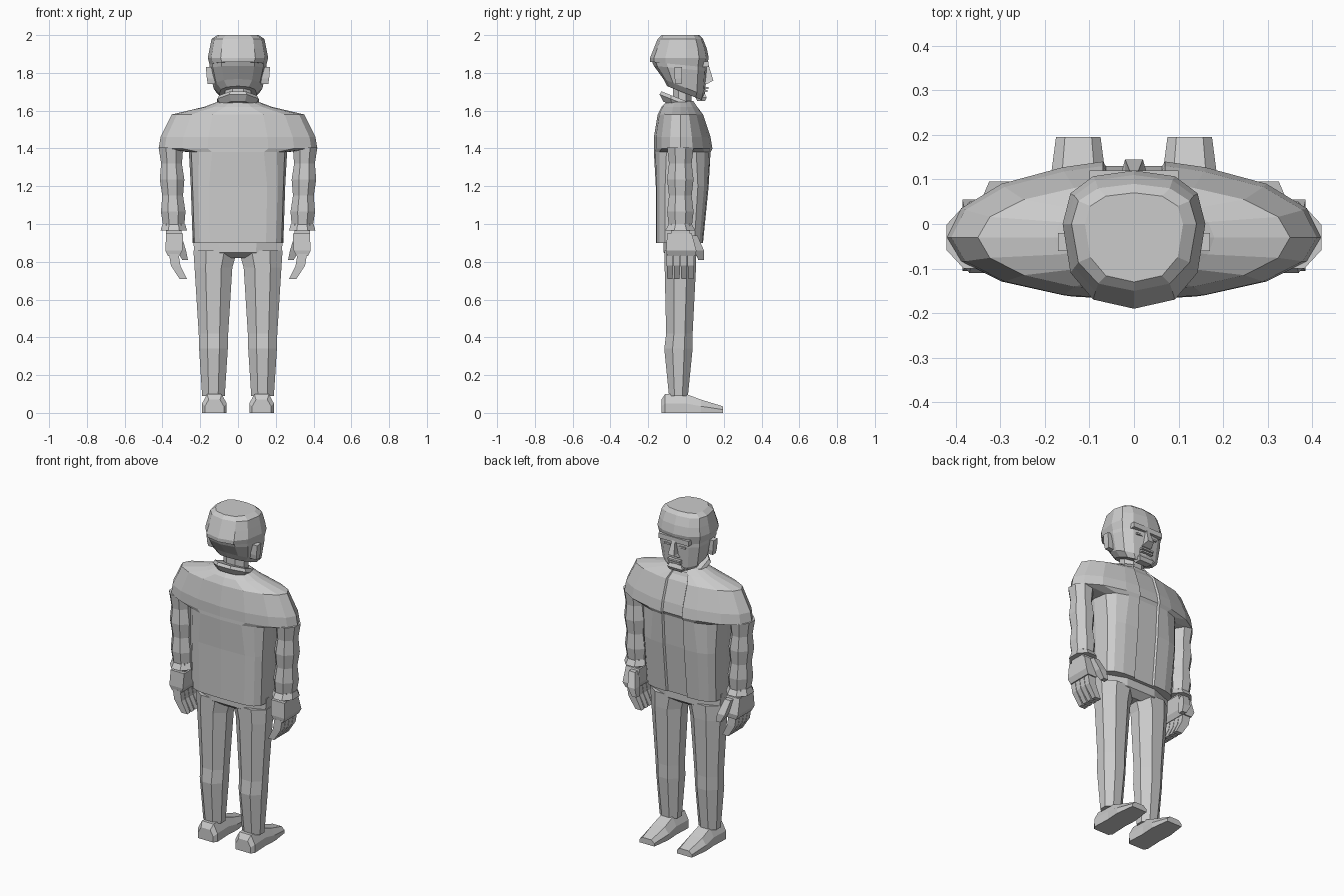
import bpy
import bmesh
from math import cos, sin, pi, tau, copysign

startup_cube = bpy.data.objects.get("Cube")
if startup_cube:
    bpy.data.objects.remove(startup_cube, do_unlink=True)

GREY = (.6, .6, .6, 1)
grey = bpy.data.materials.new("plain_grey")
grey.diffuse_color = GREY
grey.use_nodes = True
grey.node_tree.nodes["Principled BSDF"].inputs["Base Color"].default_value = GREY


def loft(name, rings, side=1):
    """Skin closed rings of points into one capped, flat-shaded solid."""
    bm = bmesh.new()
    loops = [[bm.verts.new((x * side, y, z)) for x, y, z in ring] for ring in rings]
    for low, high in zip(loops, loops[1:]):
        for i in range(len(low)):
            bm.faces.new((low[i - 1], low[i], high[i], high[i - 1]))
    bm.faces.new(loops[0])
    bm.faces.new(loops[-1])
    bmesh.ops.recalc_face_normals(bm, faces=bm.faces)
    mesh = bpy.data.meshes.new(name)
    bm.to_mesh(mesh)
    bm.free()
    mesh.materials.append(grey)
    bpy.context.collection.objects.link(bpy.data.objects.new(name, mesh))


def soften(value, power):
    return copysign(abs(value) ** (2 / power), value)


def outline(z, width, back, front, middle=0, power=2.5, sides=12, tilt=0):
    """Rounded ring whose back and front reach differently from the middle."""
    ring = []
    for i in range(sides):
        angle = tau * i / sides
        reach = front - middle if sin(angle) > 0 else middle - back
        x = width * soften(cos(angle), power)
        y = middle + reach * soften(sin(angle), power)
        ring.append((x, y, z - tilt * y))
    return ring


def octagon(z, x, y, width, depth, tilt=0):
    """Eight-sided ring around a centre, with flats facing the axes."""
    ring = []
    for i in range(8):
        angle = (i + .5) * tau / 8
        px = x + width * cos(angle) / cos(pi / 8)
        py = y + depth * sin(angle) / cos(pi / 8)
        ring.append((px, py, z - tilt * py))
    return ring


def quad(z, x, y, width, depth):
    return [(x + width * a, y + depth * b, z)
            for a, b in ((-1, -1), (1, -1), (1, 1), (-1, 1))]


def block(name, bottom, top, side=1, **shape):
    loft(name, [quad(bottom, **shape), quad(top, **shape)], side)


def jacket_ring(z, width, back, front, power=2):
    """Jacket outline with a shallow recessed strip down the front."""
    ring = outline(z, width, back, front, middle=-.03, power=power, sides=16)
    edge = min(.07, width * .3)
    inner, recess = edge * .9, front - .01
    ring[4:5] = [(edge, front, z), (inner, recess, z),
                 (-inner, recess, z), (-edge, front, z)]
    return ring


# Jacket: boxy body below, wide pointed shoulders above
loft("jacket", [
    jacket_ring(z=.9, width=.24, back=-.16, front=.09, power=4),
    jacket_ring(z=1.2, width=.25, back=-.16, front=.12, power=4),
    jacket_ring(z=1.38, width=.26, back=-.17, front=.13, power=3),
    jacket_ring(z=1.4, width=.42, back=-.17, front=.14),
    jacket_ring(z=1.46, width=.41, back=-.17, front=.13),
    jacket_ring(z=1.58, width=.35, back=-.15, front=.09),
    jacket_ring(z=1.62, width=.18, back=-.13, front=.06),
    jacket_ring(z=1.65, width=.1, back=-.1, front=.04),
])

# Neck and tilted collar
loft("neck", [octagon(z, x=0, y=-.02, width=.07, depth=.05) for z in (1.6, 1.8)])
loft("collar", [
    octagon(z=1.6, x=0, y=-.04, width=.09, depth=.08, tilt=.4),
    octagon(z=1.63, x=0, y=-.04, width=.11, depth=.1, tilt=.4),
    octagon(z=1.65, x=0, y=-.04, width=.1, depth=.09, tilt=.4),
])

# Head with a slightly wider hair cap
loft("head", [
    outline(z=1.69, width=.1, back=-.1, front=.09, tilt=.4),
    outline(z=1.72, width=.13, back=-.12, front=.1, tilt=.4),
    outline(z=1.82, width=.15, back=-.17, front=.11, tilt=.1),
    outline(z=1.86, width=.15, back=-.18, front=.11),
])
loft("hair", [
    outline(z=1.84, width=.15, back=-.19, front=.11, tilt=.1),
    outline(z=1.88, width=.16, back=-.19, front=.12),
    outline(z=1.93, width=.15, back=-.17, front=.11),
    outline(z=1.98, width=.14, back=-.15, front=.09),
    outline(z=2, width=.11, back=-.13, front=.07),
])

# Face: brow ridge, nose, lips and chin
block("brow", bottom=1.83, top=1.86, x=0, y=.1, width=.1, depth=.02)
loft("nose", [
    quad(z=1.74, x=0, y=.1, width=.03, depth=.01),
    quad(z=1.76, x=0, y=.12, width=.02, depth=.025),
    quad(z=1.84, x=0, y=.1, width=.01, depth=.02),
])
block("upper_lip", bottom=1.715, top=1.725, x=0, y=.1, width=.04, depth=.02)
block("lower_lip", bottom=1.7, top=1.71, x=0, y=.1, width=.04, depth=.015)
loft("chin", [
    quad(z=1.65, x=0, y=.08, width=.04, depth=.02),
    quad(z=1.67, x=0, y=.08, width=.05, depth=.03),
    quad(z=1.69, x=0, y=.08, width=.04, depth=.02),
])

# Trouser seat
loft("trouser_seat", [
    octagon(z=.82, x=0, y=-.03, width=.13, depth=.05),
    octagon(z=.85, x=0, y=-.03, width=.23, depth=.09),
    octagon(z=.93, x=0, y=-.03, width=.24, depth=.09),
])


def build_arm(label, side):
    # Sleeve rings swell and shrink in turn to make the folds
    sleeve = []
    for i in range(6):
        fold = .01 * (i % 2)
        sleeve.append(octagon(z=.98 + i * .085, x=.34 + i * .003, y=-.03,
                              width=.055 + fold, depth=.06 + fold))
    loft(label + "_sleeve", sleeve, side)
    loft(label + "_cuff", [
        octagon(z=.965, x=.34, y=-.03, width=.07, depth=.08),
        octagon(z=1, x=.34, y=-.03, width=.06, depth=.06),
    ], side)

    # Hand, four curled fingers and a thumb
    block(label + "_wrist", bottom=.93, top=1, side=side,
          x=.34, y=-.03, width=.04, depth=.05)
    loft(label + "_palm", [
        quad(z=.83, x=.34, y=-.025, width=.03, depth=.075),
        quad(z=.86, x=.34, y=-.025, width=.045, depth=.08),
        quad(z=.95, x=.335, y=-.035, width=.045, depth=.065),
    ], side)
    for i, finger in enumerate(("little", "ring", "middle", "index")):
        y = -.085 + i * .037
        loft(label + "_" + finger + "_finger", [
            quad(z=.84, x=.34, y=y, width=.025, depth=.017),
            quad(z=.78, x=.33, y=y, width=.025, depth=.017),
            quad(z=.71, x=.29, y=y, width=.02, depth=.014),
        ], side)
    loft(label + "_thumb", [
        quad(z=.81, x=.28, y=.08, width=.015, depth=.015),
        quad(z=.86, x=.3, y=.07, width=.025, depth=.025),
        quad(z=.94, x=.32, y=.04, width=.02, depth=.02),
    ], side)


def build_leg(label, side):
    # Trouser leg
    loft(label + "_trouser_leg", [
        octagon(z=.09, x=.13, y=-.04, width=.06, depth=.05),
        octagon(z=.34, x=.13, y=-.04, width=.076, depth=.075),
        octagon(z=.42, x=.13, y=-.035, width=.078, depth=.07),
        octagon(z=.77, x=.13, y=-.03, width=.1, depth=.083),
        octagon(z=.86, x=.12, y=-.03, width=.116, depth=.085),
    ], side)

    # Shoe, lofted from heel to toe
    def shoe_ring(y, width, height):
        right = [(width, 0), (width, height * .5), (width * .6, height)]
        left = [(-x, z) for x, z in reversed(right)]
        return [(.125 + x, y, z) for x, z in right + left]

    loft(label + "_shoe", [
        shoe_ring(y=-.13, width=.05, height=.07),
        shoe_ring(y=-.11, width=.065, height=.1),
        shoe_ring(y=0, width=.06, height=.1),
        shoe_ring(y=.08, width=.065, height=.07),
        shoe_ring(y=.195, width=.05, height=.035),
    ], side)


# Paired parts
for label, side in (("left", 1), ("right", -1)):
    block(label + "_eye", bottom=1.8, top=1.81, side=side,
          x=.05, y=.095, width=.02, depth=.015)
    loft(label + "_ear", [
        quad(z=1.74, x=.14, y=-.04, width=.02, depth=.015),
        quad(z=1.77, x=.145, y=-.04, width=.02, depth=.02),
        quad(z=1.83, x=.15, y=-.04, width=.02, depth=.02),
    ], side)
    build_arm(label, side)
    build_leg(label, side)
